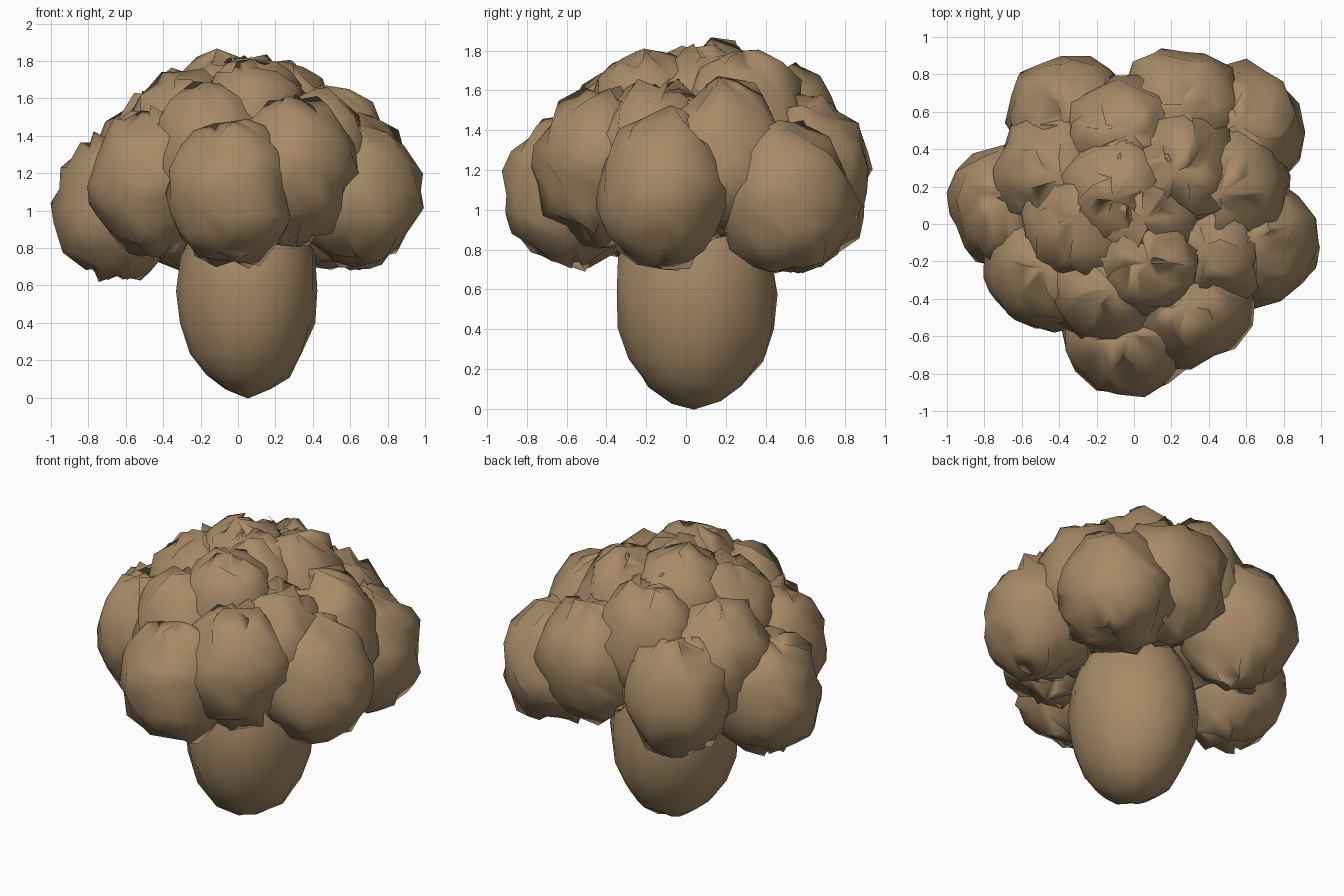
import bpy, bmesh, math, random
from mathutils import Vector

if "Cube" in bpy.data.objects:
    bpy.data.objects.remove(bpy.data.objects["Cube"], do_unlink=True)

random.seed(11)

# One shared brown
brown = bpy.data.materials.new("tan_brown")
brown.use_nodes = True
colour = (0.38, 0.255, 0.135, 1)
brown.diffuse_color = colour
brown.node_tree.nodes["Principled BSDF"].inputs["Base Color"].default_value = colour


def blob(name, centre, radii, segments, rings, jitter):
    """Smooth ellipsoid with randomly nudged vertices, rougher at the poles."""
    bm = bmesh.new()
    bmesh.ops.create_uvsphere(bm, u_segments=segments, v_segments=rings, radius=1)
    spin = random.uniform(0, math.tau)
    c, s = math.cos(spin), math.sin(spin)
    for v in bm.verts:
        x, y, z = v.co
        reach = jitter * (1 + 0.5 * z ** 4)
        nudge = Vector([random.uniform(-reach, reach) for _ in range(3)])
        v.co = Vector(((x * c - y * s) * radii[0], (x * s + y * c) * radii[1], z * radii[2])) + nudge
    for f in bm.faces:
        f.smooth = True
    mesh = bpy.data.meshes.new(name)
    bm.to_mesh(mesh)
    bm.free()
    mesh.materials.append(brown)
    obj = bpy.data.objects.new(name, mesh)
    obj.location = centre
    bpy.context.collection.objects.link(obj)


# Trunk
blob("trunk", (0.05, 0.05, 0.575), (0.375, 0.41, 0.565), 16, 10, 0.01)

# Foliage clumps, by tier
tiers = {
    "lower_clump": [(-0.03, -0.58, 1.09), (-0.645, 0.1, 1.02), (0.64, -0.11, 1.1),
                    (0.57, 0.51, 1.05), (-0.34, 0.56, 1.1)],
    "middle_clump": [(-0.44, -0.23, 1.16), (0.28, -0.42, 1.22), (0.24, 0.59, 1.19),
                     (-0.41, 0.26, 1.24), (0.49, 0.2, 1.25), (0.37, -0.14, 1.26)],
    "upper_clump": [(-0.14, -0.33, 1.29), (-0.05, 0.46, 1.34), (-0.27, 0, 1.36),
                    (0.23, 0.28, 1.4)],
    "crown_clump": [(0.06, -0.17, 1.42), (-0.08, 0.17, 1.45), (0.05, 0.06, 1.43)],
}
sizes = {"lower_clump": 0.345, "middle_clump": 0.345, "upper_clump": 0.335, "crown_clump": 0.325}
for tier, centres in tiers.items():
    r = sizes[tier]
    for i, centre in enumerate(centres):
        blob(f"{tier}_{i + 1}", centre, (r, r, 0.38), 16, 10, 0.032)
